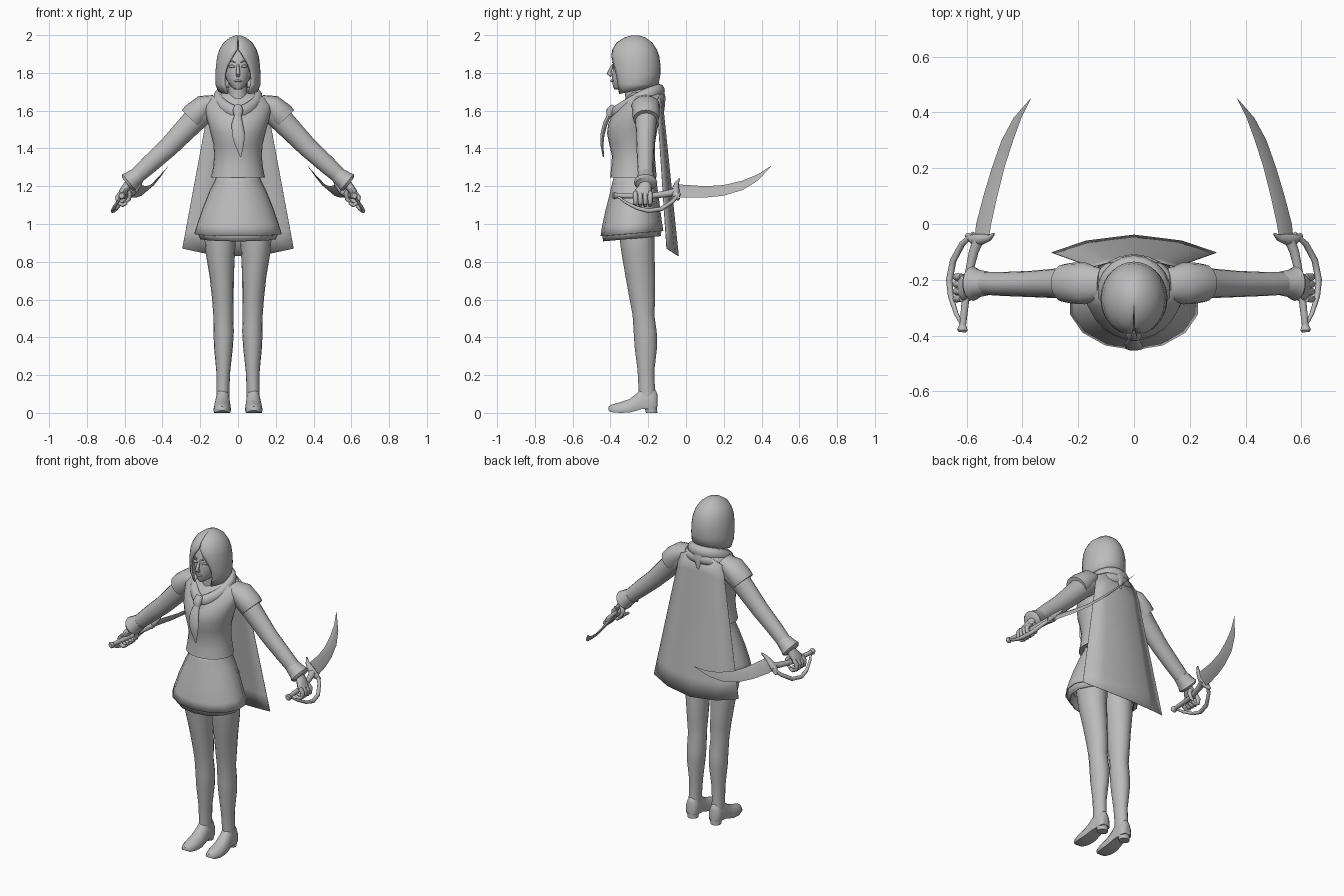
import bpy, math
from mathutils import Vector

grey = bpy.data.materials.new("plain_grey")
grey.diffuse_color = (0.5, 0.5, 0.5, 1)


def make(name, verts, faces, mirror=False, thick=0, angle=50):
    me = bpy.data.meshes.new(name)
    me.from_pydata([tuple(v) for v in verts], [], faces)
    me.materials.append(grey)
    ob = bpy.data.objects.new(name, me)
    bpy.context.collection.objects.link(ob)
    bpy.ops.object.select_all(action='DESELECT')
    bpy.context.view_layer.objects.active = ob
    ob.select_set(True)
    bpy.ops.object.mode_set(mode='EDIT')
    bpy.ops.mesh.select_all(action='SELECT')
    bpy.ops.mesh.normals_make_consistent(inside=False)
    bpy.ops.object.mode_set(mode='OBJECT')
    bpy.ops.object.shade_smooth_by_angle(angle=math.radians(angle))
    if thick:
        ob.modifiers.new("Thickness", 'SOLIDIFY').thickness = thick
    if mirror:
        ob.modifiers.new("Mirror", 'MIRROR').use_mirror_merge = False
    return ob


def loft(name, rings, caps=True, loop=False, **kw):
    """Skin a list of equally long point rings."""
    n, m = len(rings[0]), len(rings)
    faces = []
    for i in range(m if loop else m - 1):
        a, b = i * n, (i + 1) % m * n
        faces += [(a + j, a + (j + 1) % n, b + (j + 1) % n, b + j) for j in range(n)]
    if caps and not loop:
        faces += [tuple(range(n))[::-1], tuple(range((m - 1) * n, m * n))]
    return make(name, [p for r in rings for p in r], faces, **kw)


def body(name, rows, n=20, cx=0.0, tilt=0.0, **kw):
    """Stack of horizontal ovals: z, half width, front y, back y (, centre x)."""
    rings = []
    for r in rows:
        z, rx, yf, yb = r[:4]
        c = r[4] if len(r) > 4 else cx
        ring = []
        for k in range(n):
            a = math.tau * k / n
            y = (yf + yb) / 2 - (yb - yf) / 2 * math.cos(a)
            ring.append((c + rx * math.sin(a), y, z - tilt * math.cos(a)))
        rings.append(ring)
    return loft(name, rings, **kw)


def tube(name, rows, n=12, side=(0, 1, 0), loop=False, **kw):
    """Oval tube along points: x, y, z, radius along side, other radius."""
    pts = [Vector(r[:3]) for r in rows]
    m, rings = len(pts), []
    for i, p in enumerate(pts):
        if loop:
            t = pts[(i + 1) % m] - pts[i - 1]
        else:
            t = pts[min(i + 1, m - 1)] - pts[max(i - 1, 0)]
        t.normalize()
        u = Vector(side) - t * t.dot(Vector(side))
        u.normalize()
        v = t.cross(u)
        ru, rv = rows[i][3], rows[i][-1]
        rings.append([p + u * ru * math.cos(math.tau * k / n) + v * rv * math.sin(math.tau * k / n)
                      for k in range(n)])
    return loft(name, rings, loop=loop, **kw)


# Head and face
body("face", [(1.712, .015, -.378, -.33), (1.725, .036, -.386, -.28), (1.765, .062, -.392, -.2),
              (1.81, .076, -.388, -.18), (1.87, .082, -.384, -.17), (1.93, .07, -.36, -.18),
              (1.96, .03, -.32, -.22)])
tube("nose", [(0, -.385, 1.845, .006), (0, -.398, 1.82, .009), (0, -.408, 1.797, .012),
              (0, -.392, 1.785, .01)], n=8, side=(1, 0, 0))
tube("lips", [(-.022, -.384, 1.757, .003), (0, -.394, 1.758, .007), (.022, -.384, 1.757, .003)], n=8)
tube("eye", [(.016, -.386, 1.832, .003), (.033, -.382, 1.836, .009), (.053, -.37, 1.834, .003)],
     n=8, mirror=True)
tube("brow", [(.014, -.389, 1.856, .003), (.036, -.384, 1.864, .004), (.058, -.366, 1.857, .002)],
     n=6, mirror=True)
body("neck", [(1.58, .06, -.33, -.18), (1.66, .05, -.32, -.2), (1.76, .05, -.33, -.2)])

# Bobbed hair: an oval shell with a parting that opens around the face
hair = [(1.999, .012, -.285, -.255, .03), (1.988, .042, -.325, -.215, .03), (1.96, .077, -.368, -.178, .03),
        (1.925, .098, -.39, -.155, .05), (1.89, .11, -.4, -.142, .26), (1.84, .117, -.402, -.135, .52),
        (1.79, .12, -.398, -.136, .66), (1.74, .12, -.388, -.145, .66), (1.685, .106, -.37, -.17, .56)]
cols, verts, faces = 28, [], []
for z, rx, yf, yb, gap in hair:
    for k in range(cols + 1):
        a = gap + (math.tau - 2 * gap) * k / cols
        back = (1 - math.cos(a)) / 2
        zz = z + (.04 * back if z < 1.7 else 0)
        verts.append((rx * math.sin(a), (yf + yb) / 2 - (yb - yf) / 2 * math.cos(a), zz))
for i in range(len(hair) - 1):
    for k in range(cols):
        a = i * (cols + 1) + k
        faces.append((a, a + 1, a + cols + 2, a + cols + 1))
faces.append(tuple(range(cols + 1)))
make("hair", verts, faces, thick=.012)

# Top with shoulders
body("blouse", [(1.245, .143, -.402, -.155), (1.3, .132, -.396, -.16), (1.36, .126, -.392, -.165),
                (1.42, .13, -.406, -.165), (1.48, .145, -.418, -.155), (1.53, .158, -.412, -.145),
                (1.58, .172, -.385, -.14), (1.63, .182, -.345, -.14), (1.67, .15, -.315, -.15),
                (1.7, .07, -.29, -.18)], n=24)

# Scarf around the neck, its knot, tails and back point
scarf = []
for k in range(20):
    a = math.tau * k / 20
    f = (1 + math.cos(a)) / 2
    scarf.append((.108 * math.sin(a) * (1 - .35 * f ** 3), -.255 - .115 * math.cos(a), 1.705 - .115 * f ** 1.3,
                  .036, .028))
tube("scarf", scarf, side=(0, 0, 1), loop=True)
tube("scarf_collar", [(x * 1.3, -.255 + (y + .255) * 1.08, z - .04, .03, .022) for x, y, z, *_ in scarf],
     side=(0, 0, 1), loop=True)
tube("scarf_knot", [(0, -.38, 1.625, .02, .015), (0, -.4, 1.6, .028, .022), (0, -.405, 1.57, .02, .015)],
     side=(1, 0, 0))
tube("scarf_tail", [(0, -.4, 1.59, .014, .01), (-.004, -.428, 1.53, .03, .012), (.002, -.443, 1.47, .034, .011),
                    (.008, -.445, 1.42, .024, .008), (.014, -.437, 1.355, .003, .003)], side=(1, 0, 0))
tube("scarf_back_point", [(0, -.14, 1.72, .04, .015), (0, -.122, 1.67, .03, .014), (0, -.118, 1.6, .004, .004)],
     side=(1, 0, 0))

# Skirt with a lower lining layer
body("skirt", [(1.27, .115, -.38, -.17), (1.235, .122, -.39, -.16), (1.17, .155, -.405, -.15),
               (1.08, .192, -.428, -.138), (1.0, .22, -.445, -.128), (.95, .236, -.452, -.12)],
     n=14, tilt=.014, caps=False, thick=.006)
body("skirt_lining", [(1.0, .205, -.43, -.14), (.96, .222, -.445, -.13), (.922, .205, -.438, -.132)],
     n=14, tilt=.014, caps=False, thick=.006)

# Legs
body("leg", [(1.12, .08, -.36, -.16, .085), (.95, .085, -.355, -.168, .094), (.85, .078, -.342, -.167, .094),
             (.72, .064, -.32, -.163, .086), (.6, .057, -.298, -.163, .08), (.52, .053, -.283, -.168, .078),
             (.43, .054, -.277, -.155, .076), (.35, .05, -.272, -.153, .077), (.22, .037, -.256, -.168, .078),
             (.14, .035, -.252, -.165, .08), (.06, .035, -.25, -.16, .08)], n=16, mirror=True)


# Shoes: cross-sections along the foot: y, centre x, half width, bottom, top
rings = []
for y, cx, w, zb, zt in [(-.41, .084, .014, .012, .034), (-.395, .084, .032, .004, .044),
                         (-.35, .084, .046, 0, .057), (-.3, .083, .047, .002, .074),
                         (-.26, .082, .043, .012, .105), (-.235, .081, .039, .02, .135),
                         (-.19, .08, .038, .022, .14), (-.162, .08, .035, .024, .125), (-.152, .08, .022, .03, .1)]:
    rings.append([(cx + w * math.cos(math.tau * k / 14), y,
                   zb if 7 < k < 14 else zb + (zt - zb) * (.2 + .8 * math.sin(math.tau * k / 14)))
                  for k in range(14)])
loft("shoe", rings, mirror=True)
body("shoe_heel", [(0, .032, -.212, -.152), (.035, .036, -.22, -.153)], cx=.08, n=12, mirror=True)

# Sleeves, shoulder caps and cuffs
tube("sleeve", [(.13, -.215, 1.615, .06, .06), (.19, -.21, 1.595, .066, .07), (.25, -.212, 1.53, .055, .062),
                (.37, -.215, 1.405, .047, .053), (.47, -.215, 1.315, .043, .048), (.565, -.212, 1.228, .04, .04)],
     n=16, mirror=True)
tube("shoulder_cap", [(.12, -.215, 1.655, .055, .03), (.175, -.213, 1.63, .075, .058),
                      (.225, -.212, 1.58, .073, .07), (.25, -.212, 1.555, .068, .068)], n=16, mirror=True)
tube("cuff", [(.525, -.213, 1.262, .043, .043), (.56, -.213, 1.235, .05, .05), (.578, -.214, 1.22, .062, .056),
              (.588, -.214, 1.212, .052, .045)], n=14, mirror=True)

# Gripping hands
tube("palm", [(.57, -.212, 1.225, .028, .024), (.592, -.218, 1.195, .035, .022), (.612, -.228, 1.168, .046, .02),
              (.622, -.23, 1.15, .044, .014)], mirror=True)
for i in range(4):
    y = -.19 - .026 * i
    tube(f"finger_{i + 1}", [(.618, y, 1.168, .012), (.638, y, 1.142, .013), (.634, y, 1.112, .012),
                             (.61, y, 1.1, .011), (.588, y, 1.112, .008)], n=8, mirror=True)
tube("thumb", [(.59, -.2, 1.19, .014), (.572, -.19, 1.16, .013), (.578, -.185, 1.13, .011),
               (.596, -.185, 1.115, .007)], n=8, mirror=True)

# Sabres: grip, pommel, hand guard, crossguard and curved blade
tube("sabre_grip", [(.615, -.375, 1.15, .012), (.605, -.28, 1.148, .014), (.597, -.2, 1.147, .014),
                    (.575, -.1, 1.16, .018), (.555, -.05, 1.172, .02)], n=10, side=(0, 0, 1), mirror=True)
tube("sabre_pommel", [(.616, -.388, 1.15, .014), (.615, -.38, 1.15, .02), (.614, -.362, 1.15, .013)],
     n=10, side=(0, 0, 1), mirror=True)
tube("sabre_hand_guard", [(.615, -.365, 1.148, .006), (.638, -.32, 1.115, .008), (.657, -.26, 1.085, .01),
                          (.662, -.2, 1.07, .012), (.648, -.13, 1.08, .012), (.615, -.07, 1.12, .011),
                          (.575, -.035, 1.16, .009)], n=8, side=(.65, 0, .76), mirror=True)
tube("sabre_crossguard", [(.6, -.04, 1.13, .008), (.575, -.055, 1.155, .02), (.545, -.055, 1.185, .02),
                          (.52, -.05, 1.215, .012), (.502, -.035, 1.24, .004)], n=8, mirror=True)
rings = []
for y, xo, zl, xi, zu in [(-.06, .572, 1.143, .522, 1.21), (0, .566, 1.14, .512, 1.207), (.1, .54, 1.14, .49, 1.2),
                          (.2, .51, 1.15, .465, 1.206), (.3, .475, 1.18, .433, 1.23), (.38, .432, 1.23, .404, 1.263),
                          (.45, .371, 1.304, .369, 1.307)]:
    lo, hi = Vector((xo, y, zl)), Vector((xi, y, zu))
    d = hi - lo
    w = Vector((d.z, 0, -d.x)) * .1
    rings.append([lo, lo + d * .6 + w, hi, lo + d * .6 - w])
loft("sabre_blade", rings, mirror=True, angle=30)

# Cape: a wide faceted sheet
verts, faces = [], []
for r in range(9):
    t = r / 8
    for c in range(5):
        u = (-1, -.58, 0, .58, 1)[c]
        verts.append((u * (.15 + .145 * t), -.128 + .09 * t - (.025 + .038 * t) * u * u,
                      (1.70 - .05 * u * u) * (1 - t) + (.83 + .04 * u * u) * t))
for r in range(8):
    for c in range(4):
        a = r * 5 + c
        faces.append((a, a + 1, a + 6, a + 5))
make("cape", verts, faces, thick=.003, angle=20)
